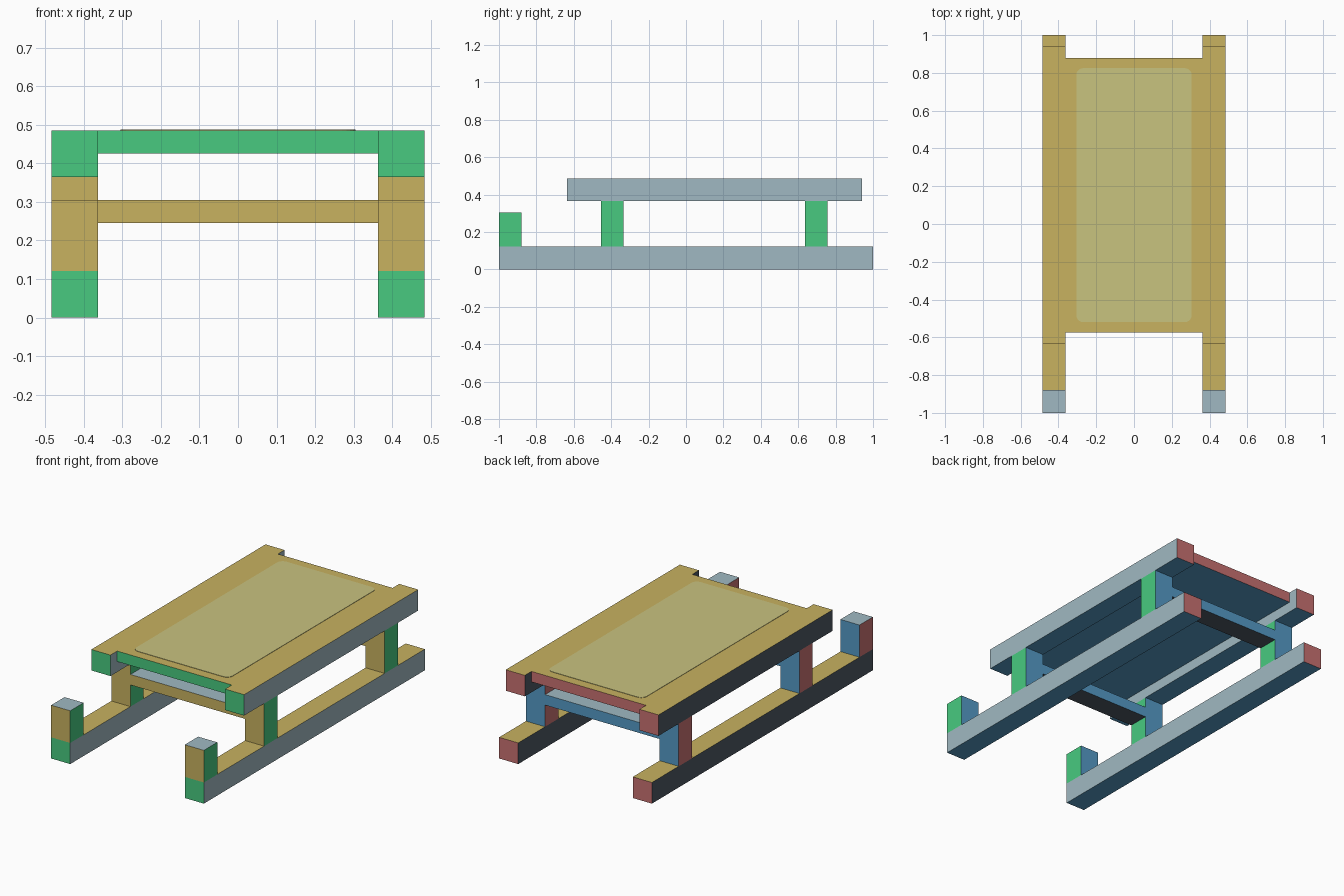
import bpy, bmesh, math
from mathutils import Vector

if "Cube" in bpy.data.objects:
    bpy.data.objects.remove(bpy.data.objects["Cube"])


def material(name, rgb):
    m = bpy.data.materials.new(name)
    lin = [((c / 255 + 0.055) / 1.055) ** 2.4 for c in rgb]
    m.diffuse_color = (*lin, 1)
    m.use_nodes = True
    m.node_tree.nodes["Principled BSDF"].inputs["Base Color"].default_value = m.diffuse_color
    return m


MATS = {
    "green": material("green", (72, 202, 128)),
    "tan": material("tan", (200, 178, 96)),
    "grey_blue": material("grey blue", (160, 185, 194)),
    "red": material("red", (200, 113, 113)),
    "blue": material("blue", (85, 155, 198)),
    "dark": material("dark slate", (78, 88, 100)),
    "pale": material("pale olive", (201, 195, 127)),
}

# Colour of each side, in the order -x, +x, -y, +y, -z, +z
LONG = ["dark", "grey_blue", "green", "red", "blue", "tan"]     # runners, rails, bed
UPRIGHT = ["red", "green", "tan", "blue", "dark", "grey_blue"]  # posts, cross beams


def box(name, x, y, z, sides):
    """Box between coordinate pairs, each side coloured by its direction."""
    bm = bmesh.new()
    bmesh.ops.create_cube(bm, size=1)
    for v in bm.verts:
        v.co = Vector(r[0] + (c + 0.5) * (r[1] - r[0]) for c, r in zip(v.co, (x, y, z)))
    bm.normal_update()
    for f in bm.faces:
        axis = max(range(3), key=lambda i: abs(f.normal[i]))
        f.material_index = 2 * axis + (f.normal[axis] > 0)
    return finish(name, bm, sides)


def finish(name, bm, colours):
    me = bpy.data.meshes.new(name)
    bm.to_mesh(me)
    bm.free()
    for c in colours:
        me.materials.append(MATS[c])
    ob = bpy.data.objects.new(name, me)
    bpy.context.collection.objects.link(ob)
    return ob


IN, OUT = 0.363, 0.484            # inner and outer x of the side timbers
LOW, HIGH, TOP = 0.121, 0.365, 0.485
POSTS = {"front": (-0.455, -0.335), "rear": (0.636, 0.757)}

# Side timbers
for side, x in (("left", (-OUT, -IN)), ("right", (IN, OUT))):
    box(f"{side}_runner", x, (-1, 1), (0, LOW), LONG)
    box(f"{side}_top_rail", x, (-0.636, 0.94), (HIGH, TOP), LONG)
    box(f"{side}_stub_post", x, (-1, -0.879), (LOW, 0.305), UPRIGHT)
    for end, y in POSTS.items():
        box(f"{side}_{end}_post", x, y, (LOW, HIGH), UPRIGHT)

# Cross beams between the posts
for end, y in POSTS.items():
    box(f"{end}_cross_beam", (-IN, IN), y, (0.245, 0.305), UPRIGHT)

# Bed between the top rails
box("bed", (-IN, IN), (-0.575, 0.88), (0.425, TOP), LONG)

# Thin rounded pad lying on the bed
bm = bmesh.new()
hx, hy, r, cy, steps = 0.305, 0.672, 0.035, 0.153, 5
ring = []
for k, (sx, sy) in enumerate(((1, 1), (-1, 1), (-1, -1), (1, -1))):
    for i in range(steps + 1):
        a = math.pi / 2 * (k + i / steps)
        ring.append(bm.verts.new((sx * (hx - r) + r * math.cos(a),
                                  cy + sy * (hy - r) + r * math.sin(a), TOP)))
face = bm.faces.new(ring)
up = bmesh.ops.extrude_face_region(bm, geom=[face])["geom"]
for v in up:
    if isinstance(v, bmesh.types.BMVert):
        v.co.z += 0.002
bmesh.ops.recalc_face_normals(bm, faces=bm.faces)
finish("bed_pad", bm, ["pale"])
